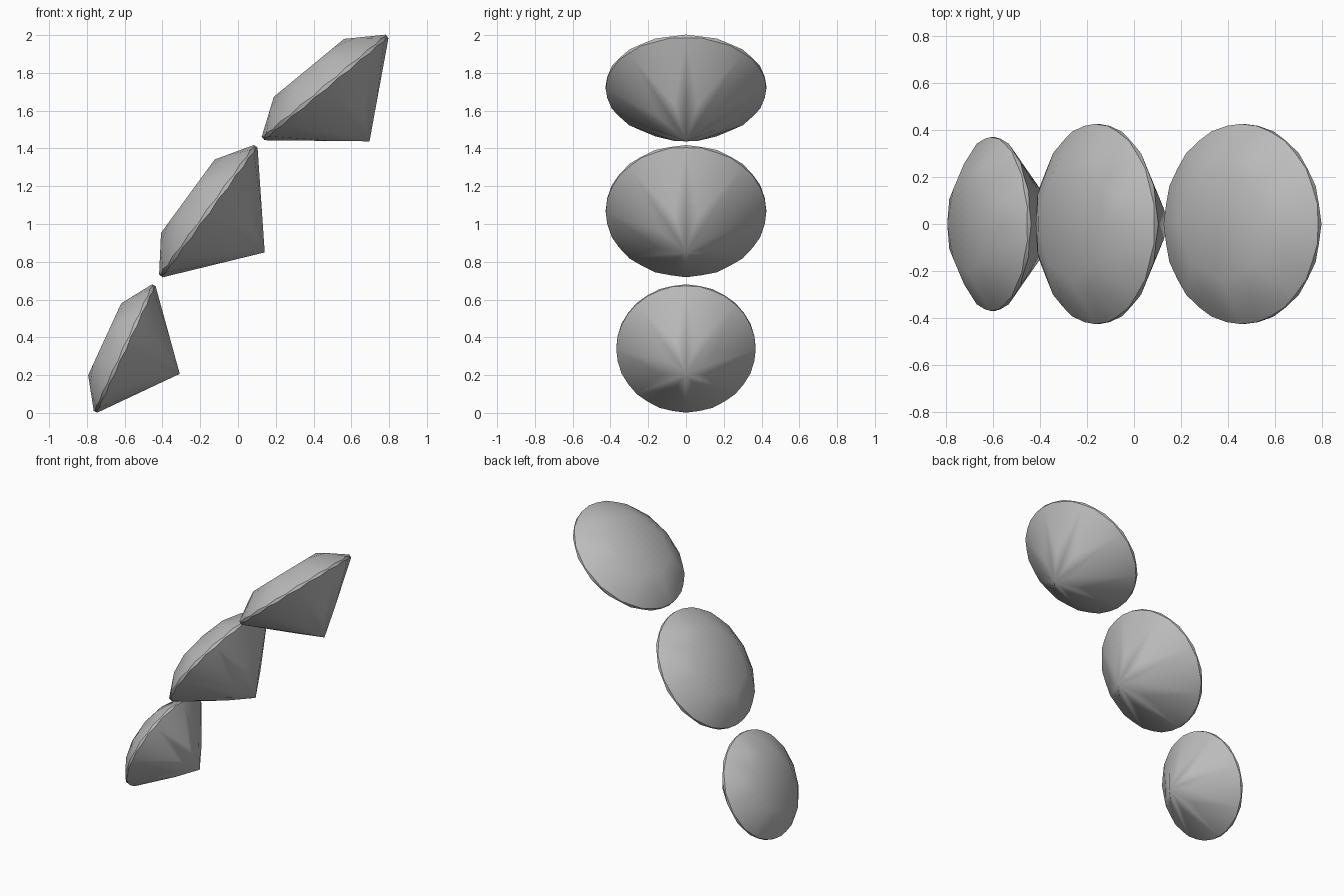
import bpy, bmesh, math
from mathutils import Vector
from mathutils.geometry import intersect_line_plane

cube = bpy.data.objects.get("Cube")
if cube:
    bpy.data.objects.remove(cube, do_unlink=True)

mat = bpy.data.materials.new("stone_grey")
mat.use_nodes = True
grey = (0.5, 0.5, 0.5, 1)
mat.diffuse_color = grey
mat.node_tree.nodes["Principled BSDF"].inputs["Base Color"].default_value = grey

# Proportions of a brilliant cut, for a girdle radius of 1
TABLE_R, TABLE_Z = 0.567, 0.316
CULET_Z, GIRDLE_Z = -0.87, 0.028
STAR_R, LOWER_R = 0.75, 0.38
STEP = math.pi / 16


def polar(r, i, z):
    return Vector((r * math.cos(i * STEP), r * math.sin(i * STEP), z))


def girdle_ring(inner, z):
    """Rim of 32 points; odd ones are dropped onto the plane of their facet."""
    ring = [polar(1, i, z) for i in range(32)]
    for i in range(1, 32, 2):
        a, b, c = ring[i - 1], ring[(i + 1) % 32], inner[i // 4]
        normal = (b - a).cross(c - a)
        ring[i] = intersect_line_plane(ring[i], ring[i] + Vector((0, 0, 1)), a, normal)
    return ring


def brilliant(name, radius, location, tilt):
    cos_half = math.cos(2 * STEP)
    crown_slope = (TABLE_Z - GIRDLE_Z) / (1 - TABLE_R)
    star_z = TABLE_Z - (STAR_R * cos_half - TABLE_R) * crown_slope
    lower_z = CULET_Z + LOWER_R * cos_half * (-GIRDLE_Z - CULET_Z)

    star = [polar(STAR_R, 4 * k + 2, star_z) for k in range(8)]
    lower = [polar(LOWER_R, 4 * k + 2, lower_z) for k in range(8)]
    bm = bmesh.new()

    def add(points):
        return [bm.verts.new(p * radius) for p in points]

    top = add(girdle_ring(star, GIRDLE_Z))
    bottom = add(girdle_ring(lower, -GIRDLE_Z))
    table = add([polar(TABLE_R, 4 * k, TABLE_Z) for k in range(8)])
    star, lower = add(star), add(lower)
    culet = add([Vector((0, 0, CULET_Z))])[0]

    bm.faces.new(table)
    for k in range(8):
        # Star, kite and pavilion main facets
        bm.faces.new((table[k], star[k], table[(k + 1) % 8]))
        bm.faces.new((table[k], star[k - 1], top[4 * k], star[k]))
        bm.faces.new((culet, lower[k], bottom[4 * k], lower[k - 1]))
        # Facets that meet the girdle, above and below
        for i in (4 * k, 4 * k + 2):
            j = [i, i + 1, (i + 2) % 32]
            bm.faces.new([star[k]] + [top[n] for n in j])
            bm.faces.new([lower[k]] + [bottom[n] for n in reversed(j)])
    # Girdle band
    for i in range(32):
        n = (i + 1) % 32
        bm.faces.new((top[i], bottom[i], bottom[n], top[n]))
    bmesh.ops.recalc_face_normals(bm, faces=bm.faces)

    mesh = bpy.data.meshes.new(name)
    bm.to_mesh(mesh)
    bm.free()
    mesh.materials.append(mat)
    obj = bpy.data.objects.new(name, mesh)
    bpy.context.collection.objects.link(obj)
    obj.location = location
    obj.rotation_euler.y = -math.radians(tilt)
    bpy.ops.object.select_all(action="DESELECT")
    obj.select_set(True)
    bpy.context.view_layer.objects.active = obj
    bpy.ops.object.shade_smooth_by_angle(angle=math.radians(30))


# Three cut stones climbing in a leaning row
brilliant("lower_gem", 0.369, (-0.60, 0, 0.341), 65.3)
brilliant("middle_gem", 0.425, (-0.157, 0, 1.068), 53.8)
brilliant("upper_gem", 0.425, (0.461, 0, 1.723), 39.5)
